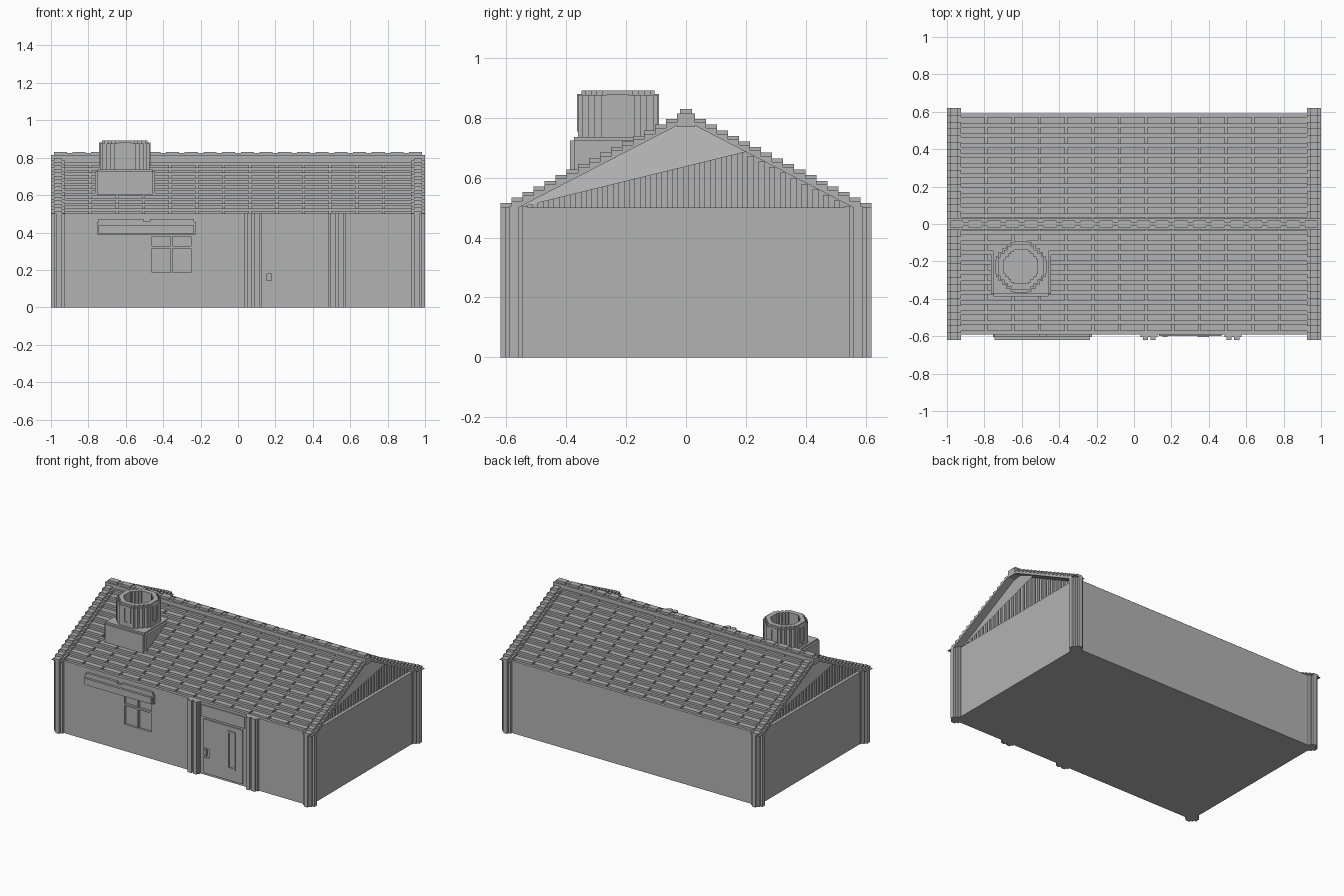
import bpy, bmesh
from mathutils import Vector

if "Cube" in bpy.data.objects:
    bpy.data.objects.remove(bpy.data.objects["Cube"])

grey = bpy.data.materials.new("plain grey")
grey.use_nodes = True
COLOUR = (0.45, 0.45, 0.45, 1)
grey.diffuse_color = COLOUR
grey.node_tree.nodes["Principled BSDF"].inputs["Base Color"].default_value = COLOUR


def finish(name, bm):
    mesh = bpy.data.meshes.new(name)
    bm.to_mesh(mesh)
    bm.free()
    mesh.materials.append(grey)
    obj = bpy.data.objects.new(name, mesh)
    bpy.context.collection.objects.link(obj)
    return obj


def boxes(name, spans):
    """One object from boxes given as (x0, x1, y0, y1, z0, z1)."""
    bm = bmesh.new()
    for x0, x1, y0, y1, z0, z1 in spans:
        verts = bmesh.ops.create_cube(bm, size=1)["verts"]
        for v in verts:
            v.co = Vector((x1 if v.co.x > 0 else x0,
                           y1 if v.co.y > 0 else y0,
                           z1 if v.co.z > 0 else z0))
    return finish(name, bm)


def prism(name, points, lo, hi, axis="x"):
    """Extrude a closed (y, z) profile along x, or an (x, y) one along z."""
    bm = bmesh.new()
    put = (lambda p, t: (t, *p)) if axis == "x" else (lambda p, t: (*p, t))
    face = bm.faces.new([bm.verts.new(put(p, lo)) for p in points])
    new = bmesh.ops.extrude_face_region(bm, geom=[face])["geom"]
    for v in new:
        if isinstance(v, bmesh.types.BMVert):
            setattr(v.co, axis, hi)
    bmesh.ops.recalc_face_normals(bm, faces=bm.faces)
    return finish(name, bm)


def mirrored(half):
    """Complete a profile from its +y half, listed from eave to ridge."""
    return half + [(-y, z) for y, z in reversed(half)]


# Walls, with recessed window panes
WX, WY, EAVE = 0.965, 0.59, 0.5
walls = boxes("walls", [(-WX, WX, -WY, WY, 0, EAVE)])
panes = [(x, x + 0.1, -0.7, -WY + 0.015, z0, z1)
         for x in (-0.46, -0.35) for z0, z1 in ((0.185, 0.315), (0.327, 0.38))]
cutter = boxes("window_cutter", panes)
cutter.hide_render = True
cutter.hide_set(True)
cut = walls.modifiers.new("panes", "BOOLEAN")
cut.operation = "DIFFERENCE"
cut.solver = "EXACT"
cut.object = cutter

# Corner posts with notched edges
S = 0.015
posts = []
for sx in (-1, 1):
    for sy in (-1, 1):
        for ix, iy in ((0, 2 * S), (S, S), (2 * S, 0)):
            xs = sorted((sx * (0.91 + ix), sx * (1 - ix)))
            ys = sorted((sy * (0.53 + iy), sy * (0.62 - iy)))
            posts.append((*xs, *ys, 0, 0.505))
boxes("corner_posts", posts)

# Stepped roof: a lower tread and an upper tiled tread in each row
ROWS, RUN, RISE = 11, 0.0535, 0.0272
half = [(WY, 0.49)]
for i in range(ROWS):
    y, z = WY - RUN * i, 0.502 + RISE * i
    half += [(y, z), (y - RUN, z)]
prism("roof", mirrored(half), -0.925, 0.925)

joints = [-0.93] + [-0.79 + 0.1425 * k for k in range(12)] + [0.93]
tiles = []
for i in range(ROWS):
    outer, inner = WY - RUN * i - 0.018, WY - RUN * (i + 1)
    z = 0.502 + RISE * i
    for a, b in zip(joints, joints[1:]):
        for y0, y1 in ((inner, outer), (-outer, -inner)):
            tiles.append((a + 0.006, b - 0.006, y0, y1, z - 0.01, z + 0.014))
boxes("roof_tiles", tiles)


# Stepped rakes on both ends
def rake_profile(drop):
    half = [(0.56, EAVE), (0.62, EAVE)]
    for i in range(17):
        y, z = 0.62 - 0.0369 * i, 0.515 + 0.01875 * i - drop
        half += [(y, z), (y - 0.0369, z)]
    half[-1] = (0.01, half[-1][1])
    return mirrored(half) + [(0, 0.79)]


for s, side in ((1, "left"), (-1, "right")):
    prism(side + "_rake", rake_profile(0.012), s * 0.925, s)
    prism(side + "_rake_rib", rake_profile(0), s * 0.942, s * 0.985)

# Ridge with alternating caps
ridge = [(-1, 1, -0.03, 0.03, 0.77, 0.815), (-0.98, 0.98, -0.012, 0.012, 0.8, 0.826)]
for k in range(20):
    x = -0.985 + k * 0.1
    ridge.append((x, x + 0.07, -0.02, 0.02, 0.8, 0.83))
boxes("ridge_caps", ridge)

# Vertical gable slats, with a slanted panel over one side
slats = []
for k in range(-15, 16):
    y = k * 0.036
    top = 0.79 - 0.518 * (abs(y) + 0.01)
    for s in (-1, 1):
        slats.append((*sorted((s * 0.92, s * 0.945)), y - 0.01, y + 0.01, 0.49, top))
boxes("gable_slats", slats)

bm = bmesh.new()
for s in (-1, 1):
    corners = ((0.946, -0.56, EAVE), (0.99, 0.215, 0.69), (0.946, 0, 0.8))
    bm.faces.new([bm.verts.new((s * x, s * y, z)) for x, y, z in corners])
finish("gable_panels", bm)

# Chimney base and stepped round pot
CX, CY = -0.605, -0.228
boxes("chimney_base", [
    (CX - 0.16, CX + 0.16, CY - 0.147, CY + 0.147, 0.6, 0.725),
    (CX - 0.147, CX + 0.147, CY - 0.16, CY + 0.16, 0.6, 0.725),
    (CX - 0.147, CX + 0.147, CY - 0.147, CY + 0.147, 0.6, 0.737)])


def step_circle(r):
    """A staircase outline approximating a circle."""
    arc = [(1, 0.42), (0.9, 0.42), (0.9, 0.58), (0.74, 0.58), (0.74, 0.74)]
    arc += [(y, x) for x, y in reversed(arc[:-1])]
    points = []
    for _ in range(4):
        points += arc
        arc = [(-y, x) for x, y in arc]
    return [(CX + r * x, CY + r * y) for x, y in points]


def pot(name, r_out, r_in, z0, z1):
    bm = bmesh.new()
    loops = [[bm.verts.new((x, y, z)) for x, y in step_circle(r)]
             for r, z in ((r_out, z0), (r_out, z1), (r_in, z1), (r_in, z0))]
    n = len(loops[0])
    for a, b in zip(loops, loops[1:] + loops[:1]):
        for i in range(n):
            j = (i + 1) % n
            bm.faces.new((a[i], a[j], b[j], b[i]))
    bmesh.ops.recalc_face_normals(bm, faces=bm.faces)
    return finish(name, bm)


pot("chimney_pot", 0.133, 0.095, 0.7, 0.876)
pot("chimney_rim", 0.122, 0.09, 0.72, 0.891)

# Slotted panels on the four sides of the pot
panels = []
for s in (-1, 1):
    for a, b, z0, z1 in ((-0.036, -0.01, 0.77, 0.88), (0.01, 0.036, 0.77, 0.88),
                         (-0.01, 0.01, 0.77, 0.755), (-0.01, 0.01, 0.865, 0.88)):
        near = sorted((s * 0.12, s * 0.137))
        z0, z1 = sorted((z0, z1))
        panels.append((CX + near[0], CX + near[1], CY + a, CY + b, z0, z1))
        panels.append((CX + a, CX + b, CY + near[0], CY + near[1], z0, z1))
boxes("pot_panels", panels)

# Lintel above the window
boxes("window_lintel", [
    (-0.755, -0.225, -0.605, -0.58, 0.39, 0.455),
    (-0.745, -0.235, -0.62, -0.58, 0.395, 0.44),
    (-0.745, -0.505, -0.605, -0.58, 0.45, 0.472),
    (-0.47, -0.235, -0.605, -0.58, 0.45, 0.472),
    (-0.505, -0.47, -0.605, -0.58, 0.45, 0.46)])

# Door pilasters, mirrored about the door centre
DOOR = 0.305
pilasters = []
for s in (-1, 1):
    for a, b, y in ((0.18, 0.27, -0.605), (0.19, 0.217, -0.62), (0.23, 0.258, -0.62)):
        pilasters.append((*sorted((DOOR + s * a, DOOR + s * b)), y, -0.58, 0, 0.503))
boxes("door_pilasters", pilasters)

# Door leaf, sign board and glazing frame
boxes("door", [(0.152, 0.452, -0.598, -0.58, 0.015, 0.125),
               (0.195, 0.452, -0.598, -0.58, 0.125, 0.19),
               (0.152, 0.452, -0.598, -0.58, 0.19, 0.39)])
boxes("door_handle", [(0.152, 0.178, -0.603, -0.58, 0.14, 0.18)])
boxes("sign_board", [(0.135, 0.467, -0.598, -0.58, 0.405, 0.485)])
boxes("door_glazing_frame", [
    (0.34, 0.352, -0.605, -0.59, 0.095, 0.36),
    (0.388, 0.4, -0.605, -0.59, 0.095, 0.36),
    (0.34, 0.4, -0.605, -0.59, 0.095, 0.108),
    (0.34, 0.4, -0.605, -0.59, 0.347, 0.36)])
